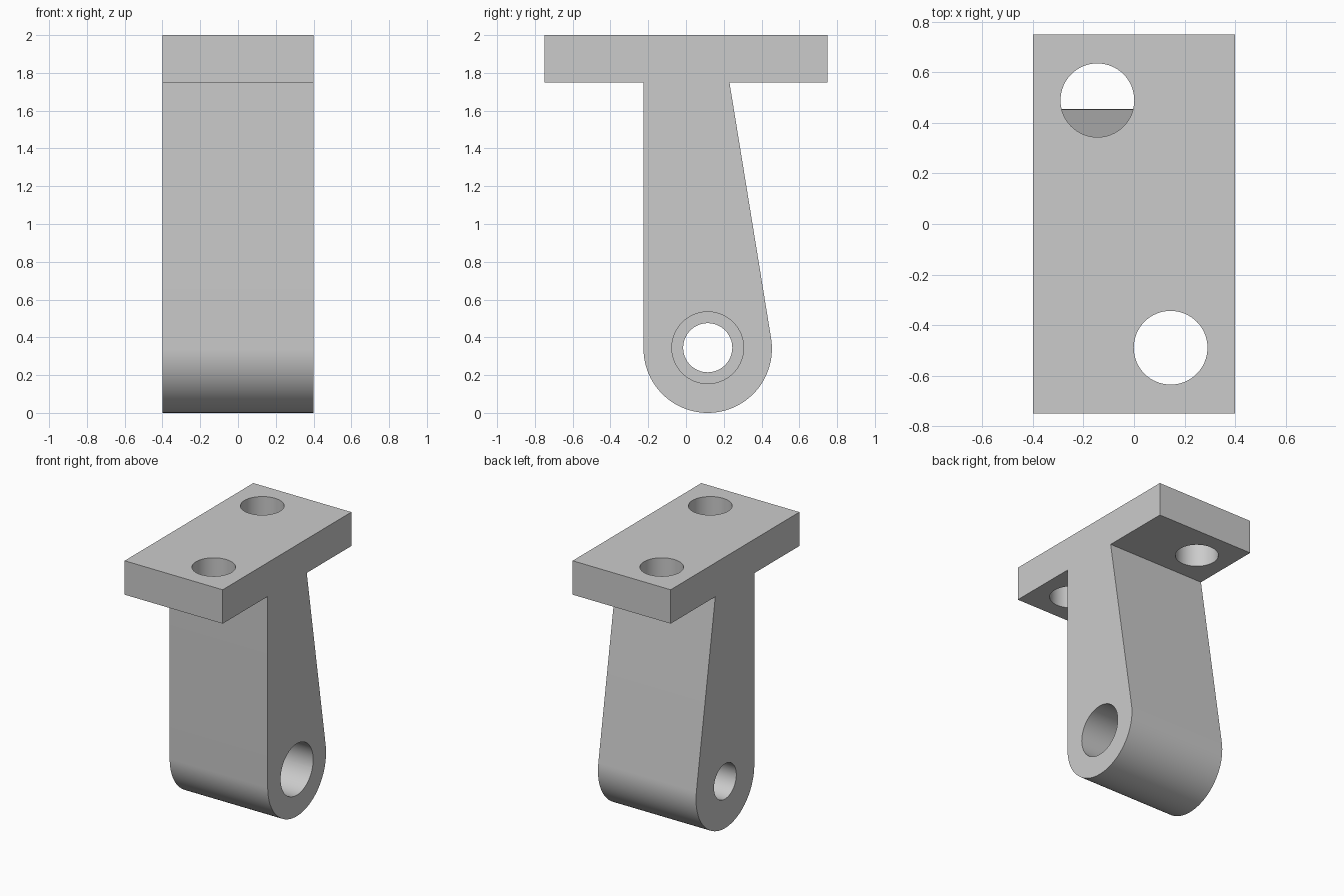
import bpy
import bmesh
from math import atan2, acos, hypot, cos, sin, pi, radians
from mathutils import Matrix

cube = bpy.data.objects.get("Cube")
if cube:
    bpy.data.objects.remove(cube, do_unlink=True)

HALF_X, HALF_Y, TOP, PLATE_Z = 0.4, 0.75, 2.0, 1.75
EYE_Y, EYE_Z, EYE_R = 0.115, 0.34, 0.34
NECK_BACK = 0.23

grey = bpy.data.materials.new("plain grey")
grey.use_nodes = True
colour = (0.6, 0.6, 0.6, 1)
grey.diffuse_color = colour
grey.node_tree.nodes["Principled BSDF"].inputs["Base Color"].default_value = colour


def make_object(name, bm):
    bmesh.ops.recalc_face_normals(bm, faces=bm.faces[:])
    mesh = bpy.data.meshes.new(name)
    bm.to_mesh(mesh)
    bm.free()
    mesh.materials.append(grey)
    obj = bpy.data.objects.new(name, mesh)
    bpy.context.collection.objects.link(obj)
    return obj


def drill(target, name, radius, depth, matrix):
    """Cut a round hole, then discard the cutter."""
    bm = bmesh.new()
    bmesh.ops.create_cone(bm, cap_ends=True, segments=64, radius1=radius,
                          radius2=radius, depth=depth, matrix=matrix)
    cutter = make_object(name, bm)
    cutter.hide_render = True
    mod = target.modifiers.new(name, 'BOOLEAN')
    mod.operation = 'DIFFERENCE'
    mod.solver = 'EXACT'
    mod.object = cutter
    bpy.context.view_layer.objects.active = target
    bpy.ops.object.modifier_apply(modifier=name)
    bpy.data.objects.remove(cutter, do_unlink=True)


# Side profile: top plate, straight front, rounded eye, tapered tangent back
dy, dz = NECK_BACK - EYE_Y, PLATE_Z - EYE_Z
tangent = atan2(dz, dy) - acos(EYE_R / hypot(dy, dz))
steps = 48
profile = [(-HALF_Y, TOP), (-HALF_Y, PLATE_Z), (EYE_Y - EYE_R, PLATE_Z)]
for i in range(steps + 1):
    a = pi + (pi + tangent) * i / steps
    profile.append((EYE_Y + EYE_R * cos(a), EYE_Z + EYE_R * sin(a)))
profile += [(NECK_BACK, PLATE_Z), (HALF_Y, PLATE_Z), (HALF_Y, TOP)]

bm = bmesh.new()
face = bm.faces.new([bm.verts.new((-HALF_X, y, z)) for y, z in profile])
extruded = bmesh.ops.extrude_face_region(bm, geom=[face], use_keep_orig=True)
moved = [g for g in extruded["geom"] if isinstance(g, bmesh.types.BMVert)]
bmesh.ops.translate(bm, verts=moved, vec=(2 * HALF_X, 0, 0))
bracket = make_object("hanger_bracket", bm)

# Stepped pivot bore, wide on the left side
along_x = Matrix.Rotation(radians(90), 4, 'Y')
drill(bracket, "pivot_hole", 0.13, 1.2,
      Matrix.Translation((0, EYE_Y, 0.345)) @ along_x)
drill(bracket, "counterbore", 0.19, 0.6,
      Matrix.Translation((0.3, EYE_Y, 0.345)) @ along_x)

# Two diagonal bolt holes through the plate
for side in (-1, 1):
    drill(bracket, "bolt_hole", 0.146, 0.6,
          Matrix.Translation((0.145 * side, -0.49 * side, 1.9)))

bpy.ops.object.select_all(action='DESELECT')
bracket.select_set(True)
bpy.context.view_layer.objects.active = bracket
bpy.ops.object.shade_smooth_by_angle(angle=radians(30))
